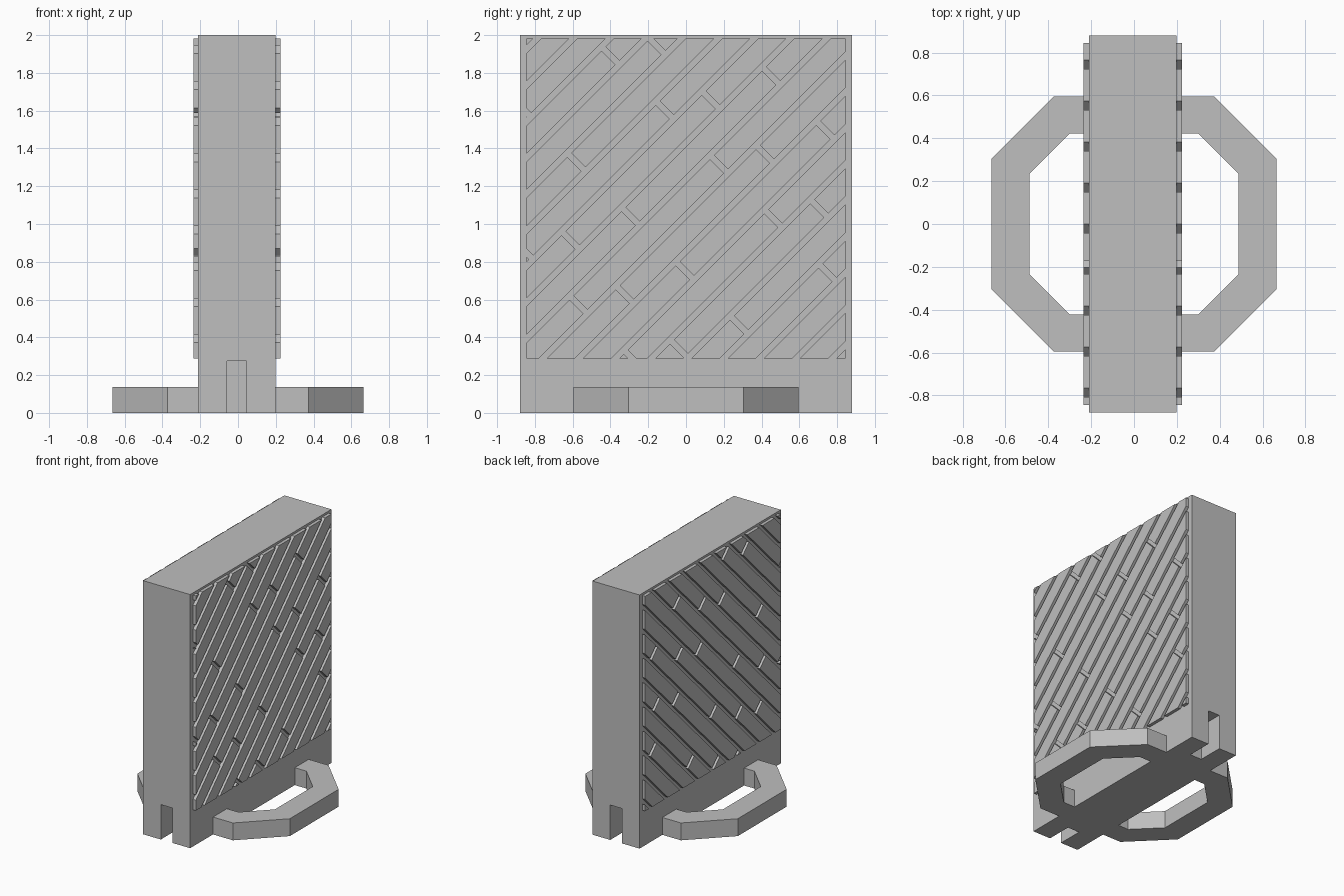
import bpy
import bmesh
from mathutils import Vector

if "Cube" in bpy.data.objects:
    bpy.data.objects.remove(bpy.data.objects["Cube"], do_unlink=True)

grey = bpy.data.materials.new("plain_grey")
grey.use_nodes = True
grey.diffuse_color = (0.52, 0.52, 0.52, 1)
grey.node_tree.nodes["Principled BSDF"].inputs["Base Color"].default_value = (0.52, 0.52, 0.52, 1)


def finish(name, bm):
    bmesh.ops.recalc_face_normals(bm, faces=bm.faces[:])
    mesh = bpy.data.meshes.new(name)
    bm.to_mesh(mesh)
    bm.free()
    mesh.materials.append(grey)
    obj = bpy.data.objects.new(name, mesh)
    bpy.context.collection.objects.link(obj)
    return obj


def add_box(bm, low, high):
    verts = bmesh.ops.create_cube(bm, size=1)["verts"]
    low, high = Vector(low), Vector(high)
    for v in verts:
        v.co = (low + high) / 2 + v.co * (high - low)


def extrude(bm, offset):
    geom = bmesh.ops.extrude_face_region(bm, geom=bm.faces[:])["geom"]
    moved = [g for g in geom if isinstance(g, bmesh.types.BMVert)]
    bmesh.ops.translate(bm, verts=moved, vec=offset)


# Upright slab with a slot under each end
MID, HALF = -0.006, 0.205
LENGTH = 0.88
bm = bmesh.new()
add_box(bm, (MID - HALF, -LENGTH, 0), (MID + HALF, LENGTH, 2))
slab = finish("slab", bm)

bm = bmesh.new()
for side in (-1, 1):
    ends = sorted((side * 0.68, side * 1.0))
    add_box(bm, (MID - 0.051, ends[0], -0.1), (MID + 0.051, ends[1], 0.275))
cutter = finish("slot_cutter", bm)
cutter.hide_render = True
mod = slab.modifiers.new("slots", "BOOLEAN")
mod.operation = "DIFFERENCE"
mod.solver = "EXACT"
mod.object = cutter
bpy.context.view_layer.objects.active = slab
bpy.ops.object.modifier_apply(modifier=mod.name)
bpy.data.objects.remove(cutter, do_unlink=True)


# Eight-sided foot ring
def octagon(x, y, cut):
    quarter = [(x, y - cut), (x - cut, y)]
    half = quarter + [(-a, b) for a, b in reversed(quarter)]
    return half + [(-a, -b) for a, b in half]


bm = bmesh.new()
outer = [bm.verts.new((x, y, 0)) for x, y in octagon(0.665, 0.596, 0.292)]
inner = [bm.verts.new((x, y, 0)) for x, y in octagon(0.487, 0.423, 0.187)]
for i in range(8):
    j = (i + 1) % 8
    bm.faces.new((outer[i], outer[j], inner[j], inner[i]))
extrude(bm, (0, 0, 0.137))
finish("foot_ring", bm)

# Diagonal planks with staggered joints, trimmed to a square panel
PITCH, GAP, PLANK = 0.1915, 0.042, 1.487
STAGGER = (0.2, 0.5, 0.0)
Y_MAX, Z_LOW, Z_HIGH = 0.845, 0.289, 1.983


def plank_panel(name, side):
    bm = bmesh.new()
    for k in range(-1, 18):
        across = 2.674 - PITCH * k
        a, b = across - (PITCH - GAP) / 2, across + (PITCH - GAP) / 2
        for n in range(-2, 3):
            start = 0.004 + PLANK * (n + STAGGER[k % 3])
            s, e = start + GAP / 2, start + PLANK - GAP / 2
            corners = ((s, a), (e, a), (e, b), (s, b))
            bm.faces.new([bm.verts.new((MID + side * (HALF - 0.002), (u - v) / 2, (u + v) / 2))
                          for u, v in corners])
    trims = (((0, Y_MAX, 0), (0, 1, 0)), ((0, -Y_MAX, 0), (0, -1, 0)),
             ((0, 0, Z_HIGH), (0, 0, 1)), ((0, 0, Z_LOW), (0, 0, -1)))
    for point, normal in trims:
        bmesh.ops.bisect_plane(bm, geom=bm.verts[:] + bm.edges[:] + bm.faces[:],
                               plane_co=point, plane_no=normal, clear_outer=True)
    extrude(bm, (side * 0.027, 0, 0))
    finish(name, bm)


plank_panel("left_planks", 1)
plank_panel("right_planks", -1)
